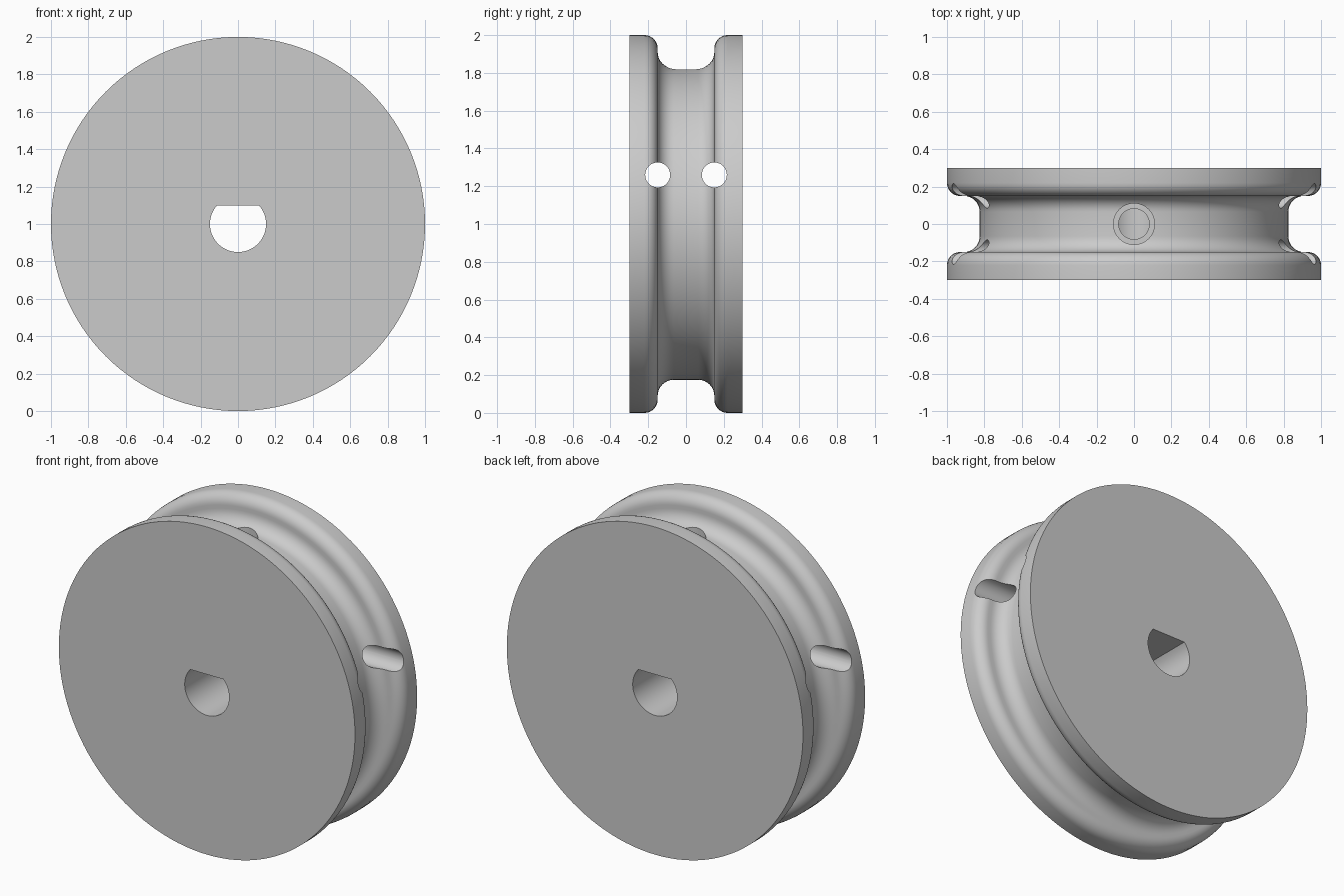
import bpy, bmesh, math
from mathutils import Matrix, Vector

cube = bpy.data.objects.get("Cube")
if cube:
    bpy.data.objects.remove(cube, do_unlink=True)

CENTRE_Z = 1.0
HALF_WIDTH = 0.3
GROOVE_R = 0.825
WALL_Y = 0.15
RIM_FILLET = 0.07
ROOT_FILLET = 0.085

grey = bpy.data.materials.new("plain grey")
grey.use_nodes = True
colour = (0.6, 0.6, 0.6, 1)
grey.diffuse_color = colour
grey.node_tree.nodes["Principled BSDF"].inputs["Base Color"].default_value = colour


def make_object(name, bm):
    bmesh.ops.recalc_face_normals(bm, faces=bm.faces)
    mesh = bpy.data.meshes.new(name)
    bm.to_mesh(mesh)
    bm.free()
    mesh.materials.append(grey)
    obj = bpy.data.objects.new(name, mesh)
    bpy.context.collection.objects.link(obj)
    return obj


def arc(y, r, radius, start, end, steps=8):
    angles = [math.radians(start + (end - start) * i / steps) for i in range(steps + 1)]
    return [(y + radius * math.cos(a), r + radius * math.sin(a)) for a in angles]


def cylinder(name, radius, start, end, segments=48):
    start, end = Vector(start), Vector(end)
    axis = end - start
    turn = axis.to_track_quat('Z', 'Y').to_matrix().to_4x4()
    bm = bmesh.new()
    bmesh.ops.create_cone(bm, cap_ends=True, segments=segments, radius1=radius,
                          radius2=radius, depth=axis.length,
                          matrix=Matrix.Translation((start + end) / 2) @ turn)
    return make_object(name, bm)


def d_prism(name, radius, flat, half_length, steps=64):
    # Round shaft with its upper side cut flat
    edge = math.asin(flat / radius)
    sweep = math.pi + 2 * edge
    bm = bmesh.new()
    verts = []
    for i in range(steps + 1):
        a = math.pi - edge + sweep * i / steps
        verts.append(bm.verts.new((radius * math.cos(a), -half_length,
                                   CENTRE_Z + radius * math.sin(a))))
    face = bm.faces.new(verts)
    out = bmesh.ops.extrude_face_region(bm, geom=[face])
    moved = [v for v in out["geom"] if isinstance(v, bmesh.types.BMVert)]
    bmesh.ops.translate(bm, verts=moved, vec=(0, 2 * half_length, 0))
    return make_object(name, bm)


# Grooved wheel, revolved about the y axis
half = [(HALF_WIDTH, 1.0)]
half += arc(WALL_Y + RIM_FILLET, 1 - RIM_FILLET, RIM_FILLET, 90, 180)
half += arc(WALL_Y - ROOT_FILLET, GROOVE_R + ROOT_FILLET, ROOT_FILLET, 0, -90)
profile = half + [(-y, r) for y, r in reversed(half)]
segments = 128
bm = bmesh.new()
rings = []
for y, r in profile:
    rings.append([bm.verts.new((r * math.sin(math.tau * i / segments), y,
                                CENTRE_Z + r * math.cos(math.tau * i / segments)))
                  for i in range(segments)])
for a, b in zip(rings, rings[1:]):
    for i in range(segments):
        j = (i + 1) % segments
        bm.faces.new((a[i], a[j], b[j], b[i]))
bm.faces.new(rings[0])
bm.faces.new(rings[-1])
wheel = make_object("grooved_wheel", bm)

# Shaft bore, two cord holes and a stepped screw hole
cutters = [d_prism("shaft_bore_cutter", 0.15, 0.1, 0.5)]
for side, y in (("front", -WALL_Y), ("back", WALL_Y)):
    cutters.append(cylinder(side + "_cord_hole_cutter", 0.066, (-1.2, y, 1.26), (1.2, y, 1.26)))
cutters.append(cylinder("screw_hole_cutter", 0.082, (0, 0, 1.03), (0, 0, 2.2)))
cutters.append(cylinder("screw_head_cutter", 0.11, (0, 0, 1.5), (0, 0, 2.2)))

bpy.context.view_layer.objects.active = wheel
for cutter in cutters:
    cut = wheel.modifiers.new(cutter.name, 'BOOLEAN')
    cut.operation = 'DIFFERENCE'
    cut.solver = 'EXACT'
    cut.object = cutter
    bpy.ops.object.modifier_apply(modifier=cut.name)
    bpy.data.objects.remove(cutter, do_unlink=True)

# Smooth curves with crisp edges
bpy.ops.object.select_all(action='DESELECT')
wheel.select_set(True)
bpy.ops.object.shade_smooth_by_angle(angle=math.radians(30))
